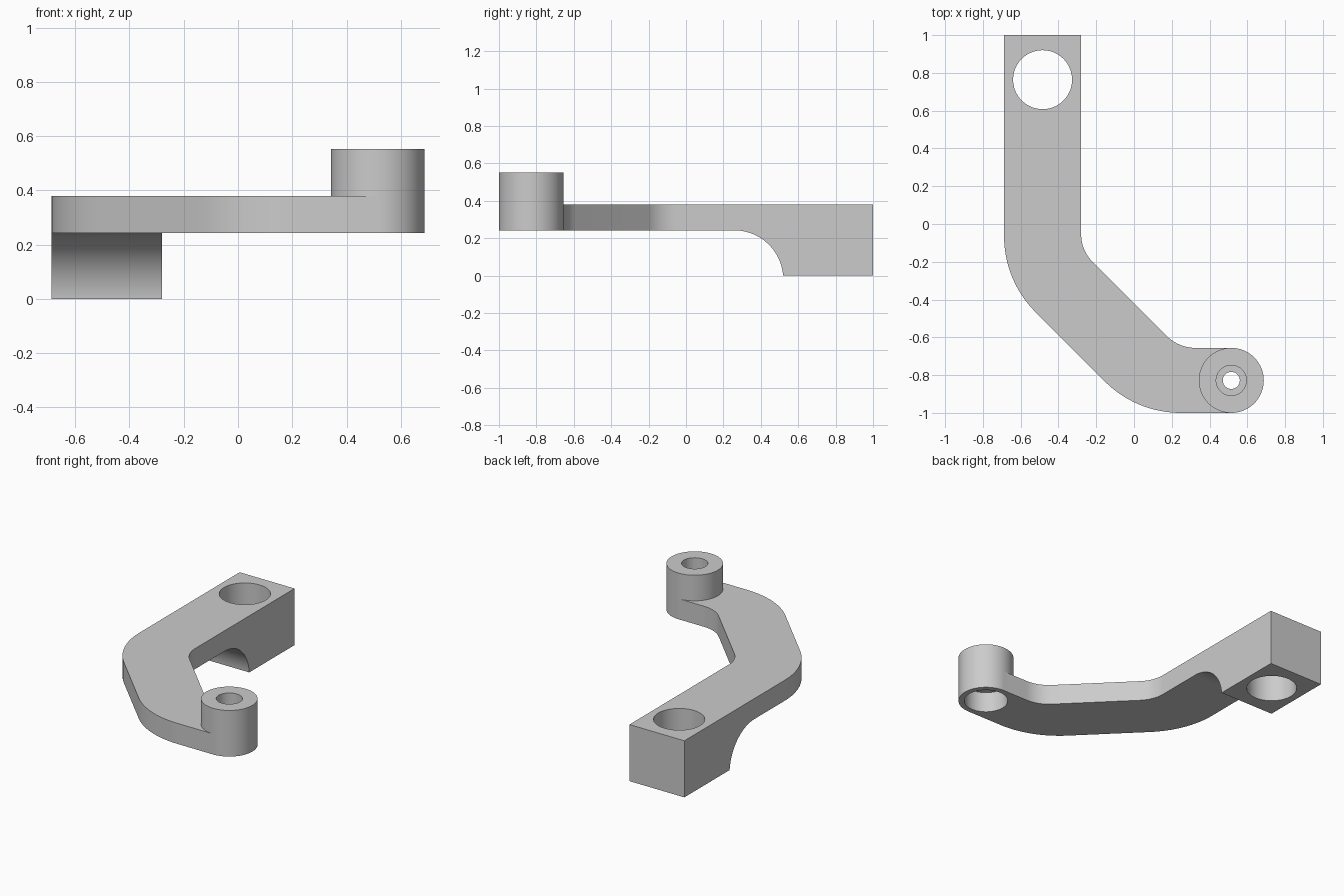
import bpy, bmesh
from math import sin, cos, pi, tan, radians
from mathutils import Vector

cube = bpy.data.objects.get("Cube")
if cube:
    bpy.data.objects.remove(cube, do_unlink=True)

# Main dimensions
LEFT, INNER = -0.688, -0.28             # sides of the straight bar
PLATE_LOW, PLATE_TOP, BOSS_TOP = 0.242, 0.38, 0.552
BOSS = Vector((0.515, -0.828))
BOSS_R = 0.172
SEGS = 96

GREY = (0.6, 0.6, 0.6, 1)
grey = bpy.data.materials.new("plain grey")
grey.use_nodes = True
grey.diffuse_color = GREY
grey.node_tree.nodes["Principled BSDF"].inputs["Base Color"].default_value = GREY


def arc(cx, cy, r, a0, a1, n):
    angles = [radians(a0 + (a1 - a0) * i / n) for i in range(n + 1)]
    return [(cx + r * cos(a), cy + r * sin(a)) for a in angles]


def rounded(prev, corner, nxt, r, n=16):
    """Points of a fillet of radius r at a corner."""
    p, c, q = Vector(prev), Vector(corner), Vector(nxt)
    u, v = (p - c).normalized(), (q - c).normalized()
    half = u.angle(v) / 2
    centre = c + (u + v).normalized() * (r / sin(half))
    start = (c + u * (r / tan(half)) - centre).normalized()
    end = (c + v * (r / tan(half)) - centre).normalized()
    sweep = start.angle(end)
    points = []
    for i in range(n + 1):
        a = sweep * i / n
        ray = (start * sin(sweep - a) + end * sin(a)) / sin(sweep)
        points.append(tuple(centre + ray * r))
    return points


def finish(name, bm):
    bmesh.ops.recalc_face_normals(bm, faces=bm.faces)
    mesh = bpy.data.meshes.new(name)
    bm.to_mesh(mesh)
    bm.free()
    mesh.materials.append(grey)
    obj = bpy.data.objects.new(name, mesh)
    bpy.context.collection.objects.link(obj)
    return obj


def prism(name, points, depth):
    """Extrude a closed outline of 3D points along a vector."""
    bm = bmesh.new()
    face = bm.faces.new([bm.verts.new(p) for p in points])
    made = bmesh.ops.extrude_face_region(bm, geom=[face], use_keep_orig=True)
    verts = [g for g in made["geom"] if isinstance(g, bmesh.types.BMVert)]
    bmesh.ops.translate(bm, verts=verts, vec=depth)
    return finish(name, bm)


def lathe(name, profile, centre):
    """Turn a closed (radius, height) profile about a vertical axis."""
    bm = bmesh.new()
    rings = [[bm.verts.new((centre.x + r * cos(2 * pi * i / SEGS),
                            centre.y + r * sin(2 * pi * i / SEGS), z))
              for i in range(SEGS)] for r, z in profile]
    for k, ring in enumerate(rings):
        other = rings[(k + 1) % len(rings)]
        for i in range(SEGS):
            j = (i + 1) % SEGS
            bm.faces.new((ring[i], ring[j], other[j], other[i]))
    return finish(name, bm)


def activate(obj):
    bpy.ops.object.select_all(action="DESELECT")
    obj.select_set(True)
    bpy.context.view_layer.objects.active = obj


def cut(obj, cutter):
    cutter.hide_render = True
    mod = obj.modifiers.new("cut", "BOOLEAN")
    mod.operation, mod.solver, mod.object = "DIFFERENCE", "EXACT", cutter
    activate(obj)
    bpy.ops.object.modifier_apply(modifier=mod.name)
    bpy.data.objects.remove(cutter, do_unlink=True)


# Bent arm with its end block: plan outline wrapping the boss
low, high = BOSS.y - BOSS_R, BOSS.y + BOSS_R
outer = [(LEFT, 1), (LEFT, -0.30), (LEFT - 0.30 - low, low), (BOSS.x, low)]
inner = [(BOSS.x, high), (-0.42 - high, high), (INNER, -0.42 - INNER), (INNER, 1)]
outline = [outer[0]]
outline += rounded(*outer[:3], 0.57) + rounded(*outer[1:], 0.57)
outline += arc(BOSS.x, BOSS.y, BOSS_R, 270, 90, SEGS // 2)
outline += rounded(*inner[:3], 0.22) + rounded(*inner[1:], 0.21)
outline.append(inner[3])
arm = prism("bent_arm", [(x, y, 0) for x, y in outline], (0, 0, PLATE_TOP))

# Space under the arm, ending in a concave curve at the block
side = [(-1.3, -0.3), (-1.3, PLATE_LOW)]
side += arc(0.258, -0.02, PLATE_LOW + 0.02, 90, 0, 32) + [(0.52, -0.3)]
cut(arm, prism("underside_cutter", [(-1, y, z) for y, z in side], (2, 0, 0)))

# Large hole through the block
hole = arc(-0.484, 0.764, 0.156, 0, 360, SEGS)[:-1]
cut(arm, prism("hole_cutter", [(x, y, -0.2) for x, y in hole], (0, 0, 1)))

# Round boss with stepped bore
boss = lathe("round_boss", [
    (BOSS_R, PLATE_LOW), (BOSS_R, BOSS_TOP), (0.08, BOSS_TOP), (0.08, 0.43),
    (0.045, 0.43), (0.045, PLATE_TOP), (0.136, PLATE_TOP), (0.136, PLATE_LOW)], BOSS)

for part in (arm, boss):
    activate(part)
    bpy.ops.object.shade_smooth_by_angle(angle=radians(30))
